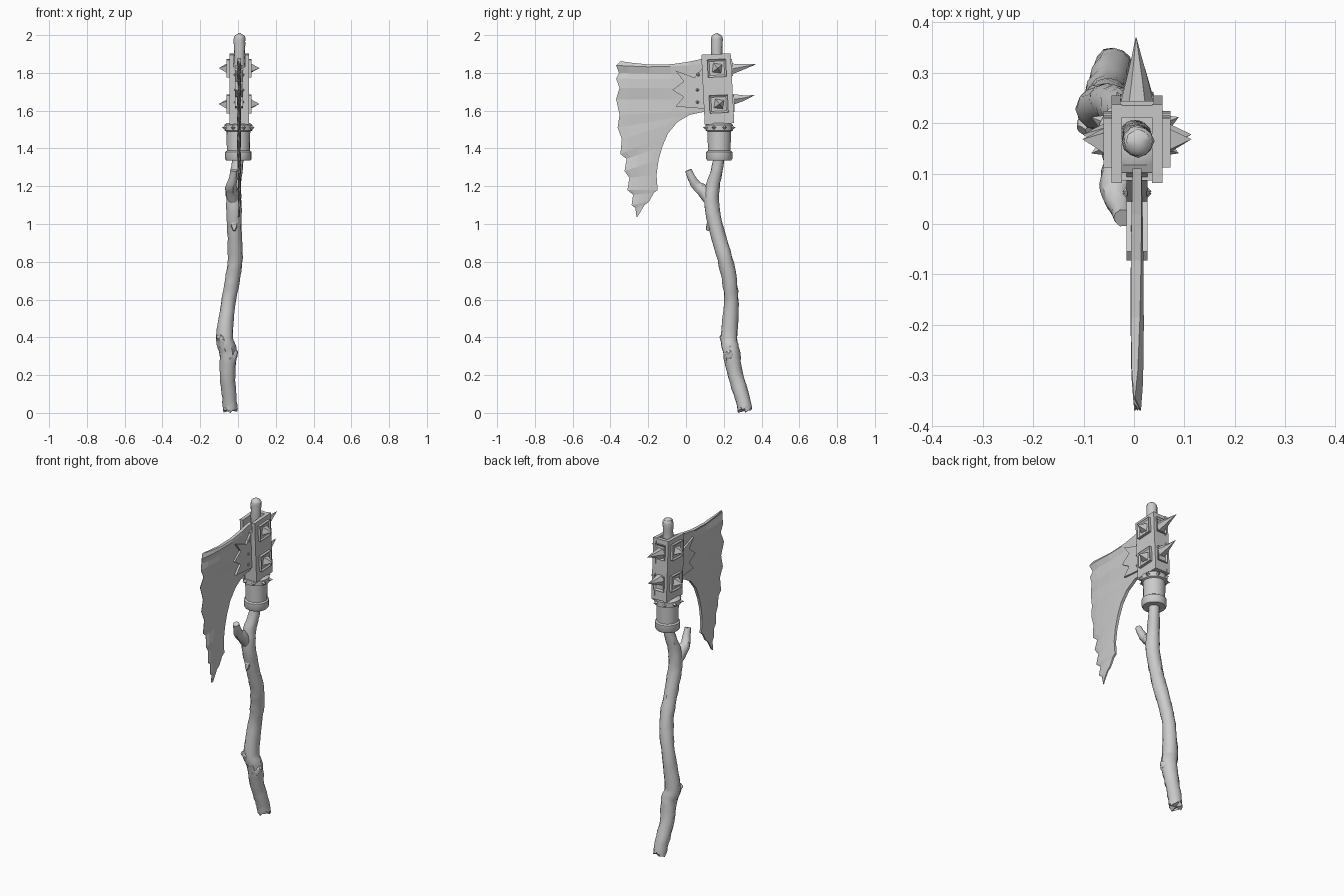
import bpy, bmesh, math, random
from mathutils import Vector, Matrix

if "Cube" in bpy.data.objects:
    bpy.data.objects.remove(bpy.data.objects["Cube"])

random.seed(4)
# head parts are built around a slightly tilted local frame
HEAD = Matrix.Translation((0.006, 0.168, 1.715)) @ Matrix.Rotation(0.05, 4, 'X')


def finish(bm, name, smooth=False, matrix=None):
    if matrix:
        bm.transform(matrix)
    bmesh.ops.recalc_face_normals(bm, faces=bm.faces)
    mesh = bpy.data.meshes.new(name)
    bm.to_mesh(mesh)
    bm.free()
    ob = bpy.data.objects.new(name, mesh)
    bpy.context.collection.objects.link(ob)
    if smooth:
        bpy.ops.object.select_all(action='DESELECT')
        ob.select_set(True)
        bpy.context.view_layer.objects.active = ob
        bpy.ops.object.shade_smooth_by_angle(angle=math.radians(40))
    return ob


def tube(name, pts, sides=12, steps=4, rough=0.0, ragged=0.0):
    """Smooth tube through (x, y, z, radius) points."""
    p = [Vector(q) for q in pts]
    p = [2 * p[0] - p[1]] + p + [2 * p[-1] - p[-2]]
    path = []
    for i in range(1, len(p) - 2):
        a, b, c, d = p[i - 1:i + 3]
        for s in range(steps):
            t = s / steps
            path.append(0.5 * (2 * b + (c - a) * t + (2 * a - 5 * b + 4 * c - d) * t * t
                               + (3 * b - a - 3 * c + d) * t ** 3))
    path.append(p[-2])
    bm = bmesh.new()
    rings = []
    for i, q in enumerate(path):
        tan = (path[min(i + 1, len(path) - 1)] - path[max(i - 1, 0)]).xyz.normalized()
        u = (Vector((1, 0, 0)) - tan * tan.x).normalized()
        v = tan.cross(u)
        ring = []
        for k in range(sides):
            a = 2 * math.pi * k / sides
            r = max(q.w, 0.0008) * (1 + random.uniform(-rough, rough))
            co = q.xyz + (u * math.cos(a) + v * math.sin(a)) * r
            if i == 0:
                co += tan * random.uniform(0, ragged)
            ring.append(bm.verts.new(co))
        rings.append(ring)
    for r0, r1 in zip(rings, rings[1:]):
        for k in range(sides):
            j = (k + 1) % sides
            bm.faces.new((r0[k], r0[j], r1[j], r1[k]))
    for ring, q in ((rings[0], path[0]), (rings[-1], path[-1])):
        c = bm.verts.new(q.xyz + Vector((0, 0, 0.012 if ragged else 0)))
        for k in range(sides):
            bm.faces.new((ring[k], ring[(k + 1) % sides], c))
    return finish(bm, name, True)


def spike(name, pos, direction, radius, length, sides=4, matrix=None, spin=0.0):
    d = Vector(direction).normalized()
    bm = bmesh.new()
    m = (Matrix.Translation(Vector(pos) + d * length / 2) @ d.to_track_quat('Z', 'Y').to_matrix().to_4x4()
         @ Matrix.Rotation(spin, 4, 'Z'))
    bmesh.ops.create_cone(bm, cap_ends=True, segments=sides, radius1=radius, radius2=0, depth=length, matrix=m)
    return finish(bm, name, matrix=matrix)


def box(name, lo, hi, inset_dir=None, matrix=HEAD):
    """Box between two corners; optionally with one face recessed."""
    lo, hi = Vector(lo), Vector(hi)
    bm = bmesh.new()
    bmesh.ops.create_cube(bm, size=1, matrix=Matrix.Translation((lo + hi) / 2) @ Matrix.Diagonal((*(hi - lo), 1)))
    if inset_dir:
        bm.normal_update()
        faces = [f for f in bm.faces if f.normal.dot(Vector(inset_dir)) > 0.9]
        bmesh.ops.inset_individual(bm, faces=faces, thickness=0.014, depth=0)
        bmesh.ops.translate(bm, verts=faces[0].verts, vec=-0.007 * Vector(inset_dir))
    return finish(bm, name, matrix=matrix)


# crooked wooden handle with branch stub and knots
tube("handle", [(-.04, .315, .0, .038), (-.045, .298, .08, .039), (-.055, .262, .2, .041), (-.052, .24, .32, .045),
                (-.07, .228, .4, .045), (-.052, .24, .58, .038), (-.03, .23, .7, .039), (-.015, .205, .82, .04),
                (-.018, .165, .96, .038), (-.022, .135, 1.1, .04), (-.02, .142, 1.2, .036), (-.005, .167, 1.3, .031),
                (.003, .175, 1.4, .03), (.006, .17, 1.7, .03), (.008, .163, 1.9, .029), (.008, .164, 1.98, .031),
                (.008, .165, 2.0, .022)], 12, 4, .06, .04)
tube("branch", [(-.022, .14, 1.10, .03), (-.034, .09, 1.175, .033), (-.036, .055, 1.205, .028),
                (-.026, .032, 1.24, .022), (-.022, .012, 1.285, .018)], 10, 3, .06)
tube("lower_knot", [(-.062, .235, .34, .04), (-.085, .208, .385, .028), (-.104, .186, .405, .012)], 8, 3, .08)
tube("side_knot", [(-.045, .235, .29, .035), (-.02, .23, .315, .024), (-.004, .225, .325, .009)], 8, 3, .08)
tube("upper_knot", [(-.02, .15, 1.04, .025), (-.02, .125, .99, .018), (-.02, .112, .965, .006)], 8, 3, .08)

# stepped collar below the head
bm = bmesh.new()
prof = [(.03, 1.335), (.064, 1.335), (.07, 1.345), (.07, 1.382), (.061, 1.388), (.063, 1.49),
        (.074, 1.495), (.074, 1.525), (.06, 1.535), (.03, 1.535)]
vs = [bm.verts.new((r, 0, z)) for r, z in prof]
es = [bm.edges.new(e) for e in zip(vs, vs[1:])]
bmesh.ops.spin(bm, geom=vs + es, axis=(0, 0, 1), cent=(0, 0, 0), steps=18, angle=2 * math.pi)
bmesh.ops.remove_doubles(bm, verts=bm.verts, dist=1e-4)
finish(bm, "collar", True, Matrix.Translation((.002, .176, 0)))
for i in range(8):
    a = math.pi / 8 + i * math.pi / 4
    d = Vector((math.cos(a), math.sin(a), 0))
    spike("collar_stud", Vector((.002, .176, 1.51)) + d * .07, d, .014, .024)

# hollow metal head block
for s in (-1, 1):
    a, b = sorted((s * .03, s * .051))
    box("head_side_wall", (a, -.078, -.185), (b, .078, .185))
box("head_back_wall", (-.031, .052, -.183), (.031, .076, .183))
box("head_front_wall", (-.031, -.076, -.183), (.031, -.06, .12))

# riveted square plates with spikes on the sides and back
for z in (.11, -.08):
    for s in (-1, 1):
        a, b = sorted((s * .05, s * .066))
        box("side_plate", (a, -.048, z - .047), (b, .05, z + .047), (s, 0, 0))
        spike("side_spike", (s * .058, .003, z), (s, .05, 0), .034, .05, 4, HEAD, .6)
    box("back_plate", (-.034, .075, z - .045), (.034, .084, z + .045), (0, 1, 0))
tube("back_spike_top", [(.006, .235, 1.82, .034), (.006, .30, 1.832, .018), (.004, .37, 1.845, 0)], 6, 2)
tube("back_spike_low", [(.006, .245, 1.66, .034), (.006, .305, 1.667, .017), (.004, .362, 1.682, 0)], 6, 2)

# blade: each row joins the jagged cutting edge to the inner edge (y, z, y, z)
rows = [(-.345, 1.862, .11, 1.88), (-.37, 1.84, .11, 1.85), (-.355, 1.80, .11, 1.80), (-.37, 1.77, .11, 1.77),
        (-.352, 1.72, .11, 1.72),
        (-.37, 1.66, .11, 1.66), (-.352, 1.58, .11, 1.597), (-.362, 1.51, .02, 1.578), (-.34, 1.45, -.045, 1.54),
        (-.347, 1.37, -.095, 1.48), (-.315, 1.345, -.125, 1.41), (-.325, 1.28, -.145, 1.34),
        (-.30, 1.245, -.156, 1.26), (-.31, 1.18, -.15, 1.18), (-.28, 1.155, -.17, 1.165),
        (-.288, 1.10, -.195, 1.12), (-.268, 1.085, -.22, 1.10), (-.262, 1.035, -.255, 1.04)]
cols = [(0, .001), (.12, .006), (.35, .009), (.6, .01), (.8, .01), (1, .009)]
bm = bmesh.new()
grid = {-1: [], 1: []}
for i, (ye, ze, yb, zb) in enumerate(rows):
    bend = random.uniform(-.007, .007)
    thin = 1 - .6 * max(0, i - 9) / 8
    for s in (-1, 1):
        grid[s].append([bm.verts.new((.006 + s * t * thin + bend * (1 - u), ye + (yb - ye) * u,
                                      ze + (zb - ze) * u - .028 * math.sin(math.pi * u) * .45 ** i))
                        for u, t in cols])
n, m = len(rows), len(cols)
for s in (-1, 1):
    g = grid[s]
    for i in range(n - 1):
        for j in range(m - 1):
            bm.faces.new((g[i][j], g[i][j + 1], g[i + 1][j + 1], g[i + 1][j]))
rim = ([(i, 0) for i in range(n)] + [(n - 1, j) for j in range(1, m)]
       + [(i, m - 1) for i in range(n - 2, -1, -1)] + [(0, j) for j in range(m - 2, 0, -1)])
for (i, j), (k, l) in zip(rim, rim[1:] + rim[:1]):
    bm.faces.new((grid[-1][i][j], grid[-1][k][l], grid[1][k][l], grid[1][i][j]))
finish(bm, "blade")

# toothed cheek plates clamping the blade, with rivets
teeth = [(.1, 1.84), (.045, 1.775), (-.055, 1.812), (-.012, 1.755), (-.072, 1.71), (-.012, 1.672),
         (-.055, 1.622), (.1, 1.61)]
for s in (-1, 1):
    bm = bmesh.new()
    f = bm.faces.new([bm.verts.new((.006 + s * .008, y, z)) for y, z in teeth])
    ext = bmesh.ops.extrude_face_region(bm, geom=[f])['geom']
    bmesh.ops.translate(bm, verts=[v for v in ext if isinstance(v, bmesh.types.BMVert)], vec=(s * .013, 0, 0))
    if f.is_valid and len(f.link_faces if hasattr(f, 'link_faces') else []) == 0:
        bmesh.ops.contextual_create(bm, geom=[])
    finish(bm, "cheek_plate")
    for y, z in ((.065, 1.79), (.06, 1.71), (.06, 1.645)):
        spike("rivet", (.006 + s * .019, y, z), (s, 0, 0), .011, .01, 6)
